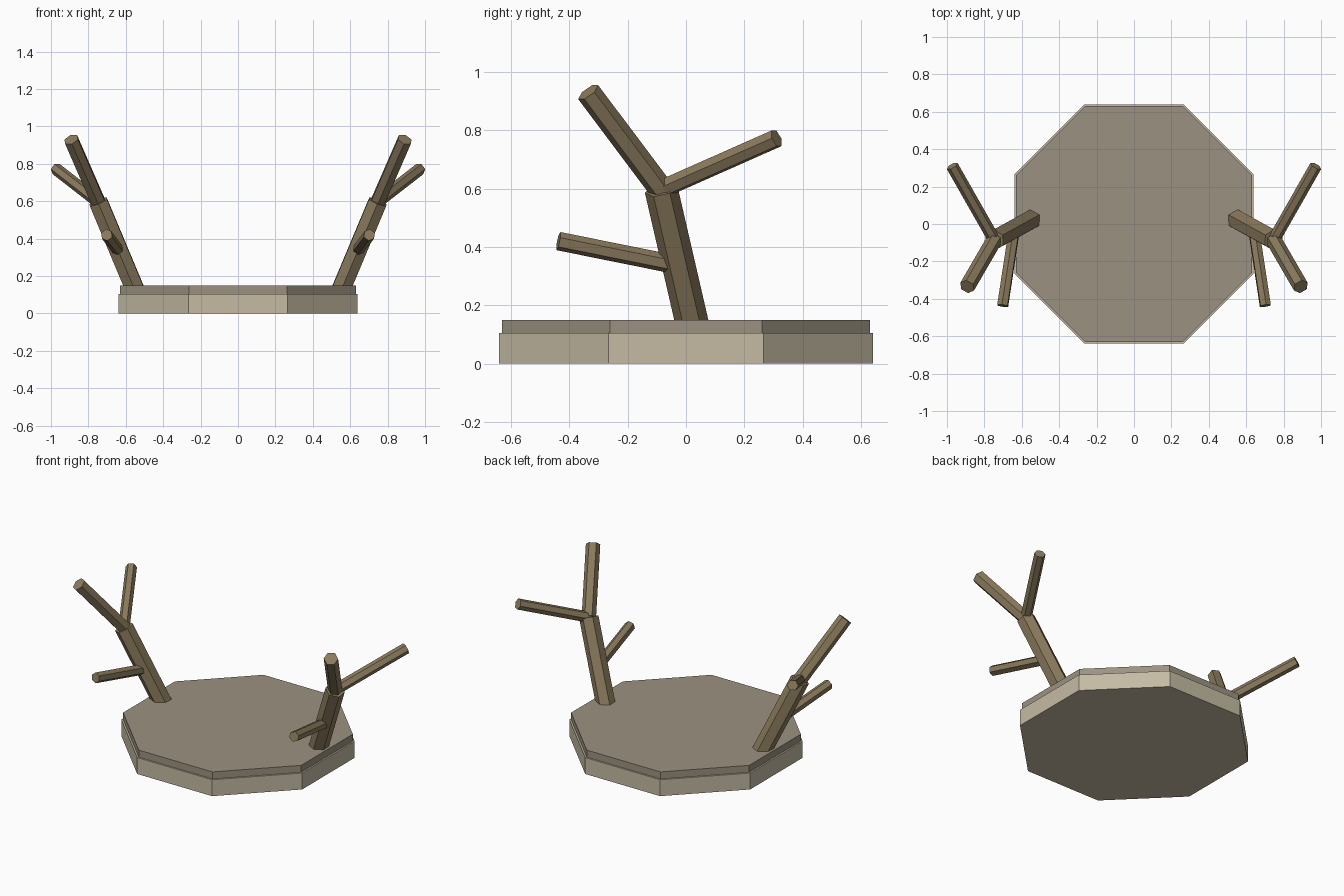
import bpy, math
from mathutils import Vector, Matrix

if "Cube" in bpy.data.objects:
    bpy.data.objects.remove(bpy.data.objects["Cube"])


def material(name, rgb):
    m = bpy.data.materials.new(name)
    m.diffuse_color = (*rgb, 1)
    m.use_nodes = True
    m.node_tree.nodes["Principled BSDF"].inputs["Base Color"].default_value = m.diffuse_color
    return m


stone = material("pale stone", (0.56, 0.50, 0.37))
slab = material("grey slab", (0.33, 0.29, 0.22))
wood = material("brown wood", (0.26, 0.20, 0.11))


def octagon(name, apothem, z0, z1, mat):
    """Eight-sided plate with flat sides facing the axes."""
    bpy.ops.mesh.primitive_cylinder_add(
        vertices=8, radius=apothem / math.cos(math.pi / 8), depth=z1 - z0,
        location=(0, 0, (z0 + z1) / 2))
    ob = bpy.context.object
    ob.name = name
    ob.data.transform(Matrix.Rotation(math.pi / 8, 4, 'Z'))
    ob.data.materials.append(mat)


def limb(name, a, b, radius):
    """Six-sided straight limb from a to b."""
    a, b = Vector(a), Vector(b)
    d = b - a
    bpy.ops.mesh.primitive_cylinder_add(vertices=6, radius=radius, depth=d.length)
    ob = bpy.context.object
    ob.name = name
    turn = Vector((0, 0, 1)).rotation_difference(d).to_matrix().to_4x4()
    ob.data.transform(Matrix.Translation((a + b) / 2) @ turn)
    ob.data.materials.append(wood)


# Stepped octagonal platform
octagon("platform_base", 0.64, 0, 0.105, stone)
octagon("platform_top", 0.63, 0.105, 0.15, slab)

# Two mirrored bare trees
for side, s in (("right", 1), ("left", -1)):
    fork = (0.747 * s, -0.085, 0.597)
    limb(side + "_trunk", (0.547 * s, 0.025, 0.12), fork, 0.057)
    limb(side + "_front_branch", fork, (0.892 * s, -0.335, 0.93), 0.042)
    limb(side + "_back_branch", fork, (0.972 * s, 0.31, 0.772), 0.033)
    limb(side + "_low_branch", (0.64 * s, -0.03, 0.338), (0.702 * s, -0.437, 0.42), 0.032)
